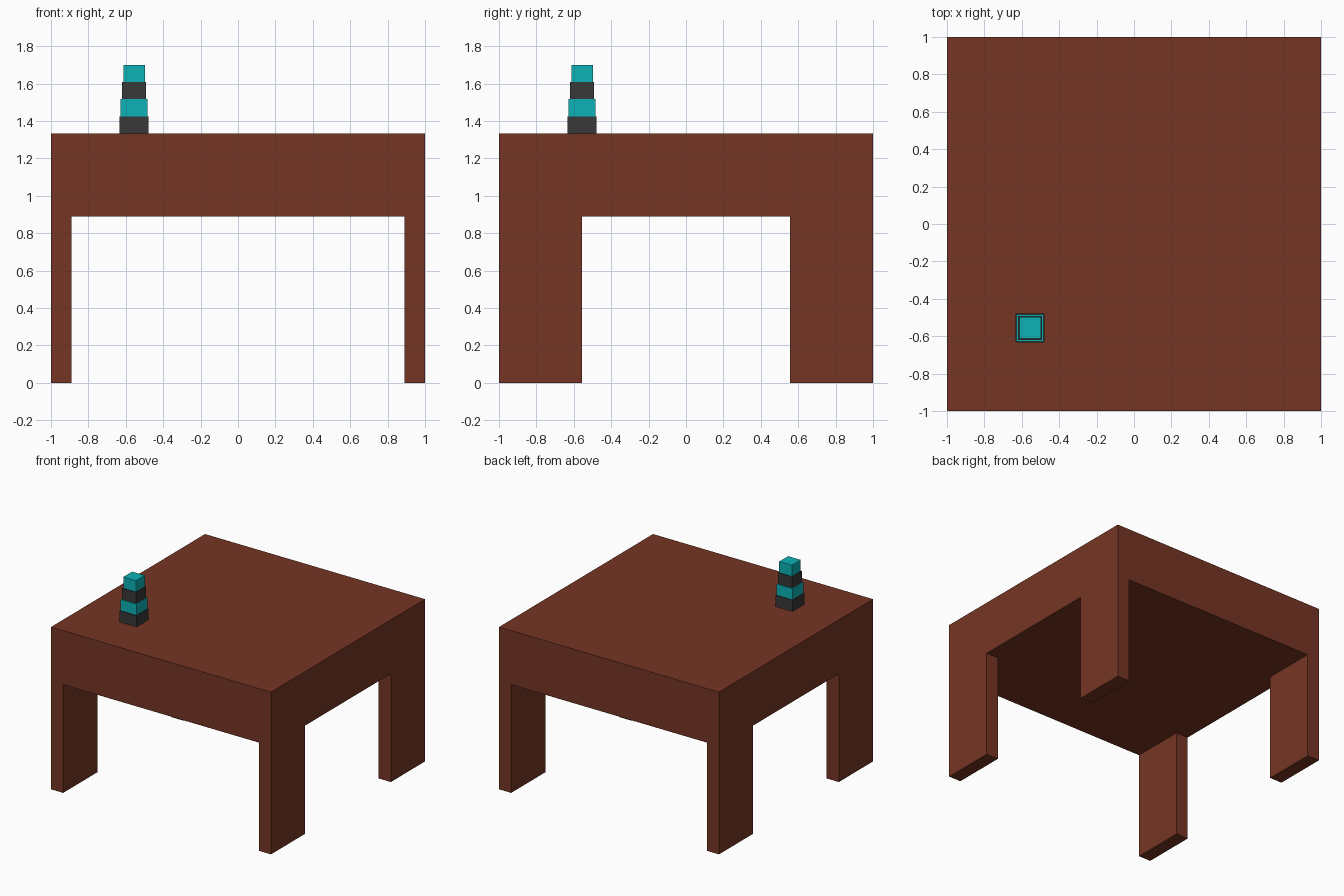
import bpy
import bmesh
from mathutils import Vector

if "Cube" in bpy.data.objects:
    bpy.data.objects.remove(bpy.data.objects["Cube"])


def material(name, rgb):
    m = bpy.data.materials.new(name)
    m.diffuse_color = (*rgb, 1.0)
    m.use_nodes = True
    m.node_tree.nodes["Principled BSDF"].inputs["Base Color"].default_value = m.diffuse_color
    return m


def box(name, lo, hi, mat):
    lo, hi = Vector(lo), Vector(hi)
    bm = bmesh.new()
    bmesh.ops.create_cube(bm, size=1)
    bmesh.ops.scale(bm, vec=hi - lo, verts=bm.verts)
    bmesh.ops.translate(bm, vec=(lo + hi) / 2, verts=bm.verts)
    mesh = bpy.data.meshes.new(name)
    bm.to_mesh(mesh)
    bm.free()
    mesh.materials.append(mat)
    obj = bpy.data.objects.new(name, mesh)
    bpy.context.collection.objects.link(obj)
    return obj


wood = material("wood", (0.178, 0.036, 0.017))
teal = material("teal", (0.004, 0.445, 0.468))
charcoal = material("charcoal", (0.04, 0.04, 0.04))

UNDERSIDE, TOP = 0.889, 1.333

# Thick table top
box("table_top", (-1, -1, UNDERSIDE), (1, 1, TOP), wood)

# Four legs, thin in x and deep in y, flush with the corners
for side, sx in (("left", -1), ("right", 1)):
    for end, sy in (("front", -1), ("back", 1)):
        xs = sorted((sx, sx * 0.889))
        ys = sorted((sy, sy * 0.556))
        box(f"{end}_{side}_leg", (xs[0], ys[0], 0), (xs[1], ys[1], UNDERSIDE), wood)

# Stepped stack of blocks, alternating colours, each narrower than the last
C = -0.556
STEP = 0.0917
for i, width in enumerate((0.155, 0.142, 0.128, 0.115)):
    h = width / 2
    z = TOP + i * STEP
    box(f"stack_block_{i + 1}", (C - h, C - h, z), (C + h, C + h, z + STEP),
        teal if i % 2 else charcoal)
